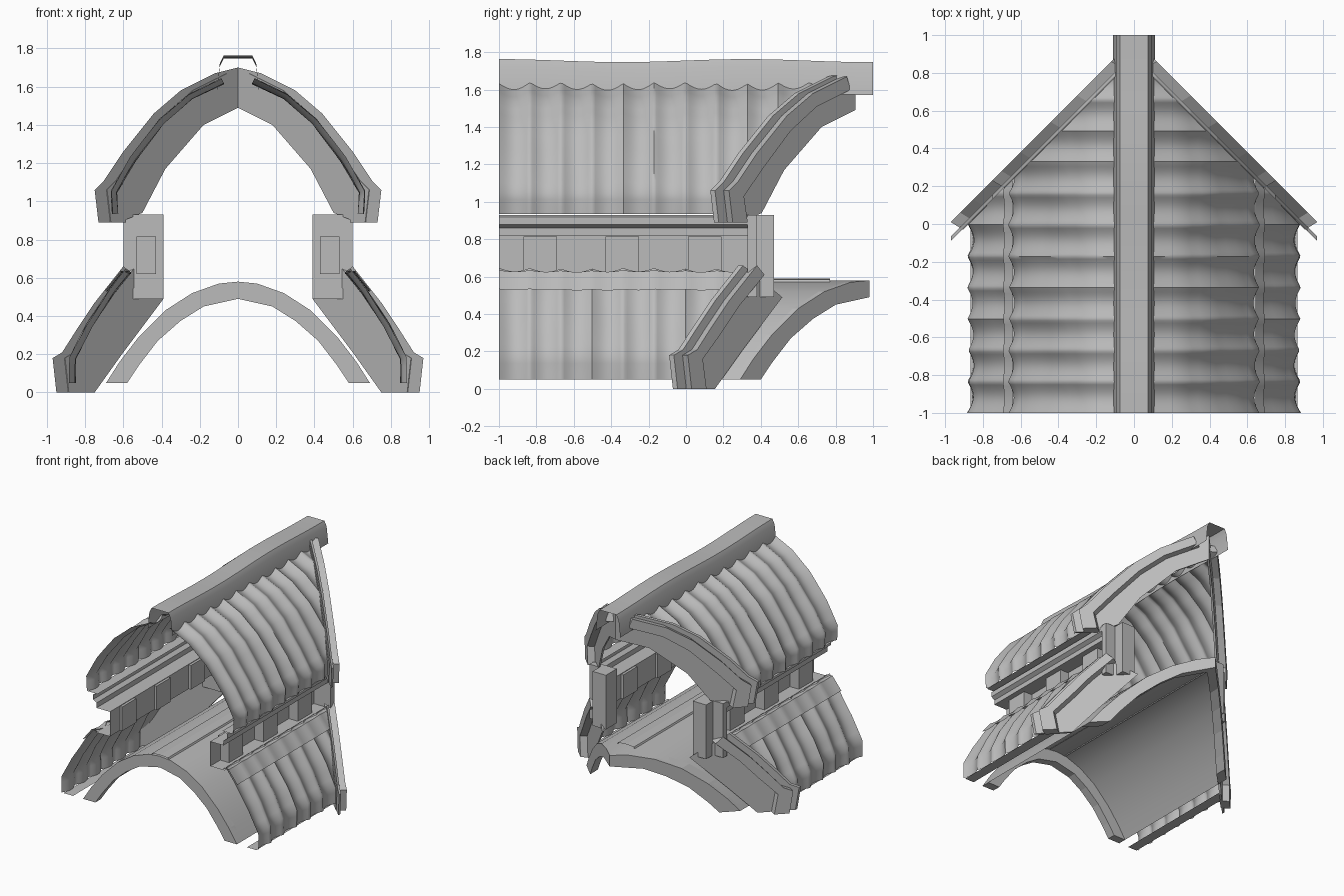
import bpy
import bmesh
import math
from mathutils import Vector

cube = bpy.data.objects.get("Cube")
if cube:
    bpy.data.objects.remove(cube, do_unlink=True)

grey = bpy.data.materials.new("plain_grey")
grey.use_nodes = True
grey.diffuse_color = (0.5, 0.5, 0.5, 1)
grey.node_tree.nodes["Principled BSDF"].inputs["Base Color"].default_value = (0.5, 0.5, 0.5, 1)


def finish(name, bm, mirror=True, smooth=None):
    bmesh.ops.recalc_face_normals(bm, faces=bm.faces)
    mesh = bpy.data.meshes.new(name)
    bm.to_mesh(mesh)
    bm.free()
    ob = bpy.data.objects.new(name, mesh)
    bpy.context.collection.objects.link(ob)
    mesh.materials.append(grey)
    if mirror:
        ob.modifiers.new("Mirror", "MIRROR")
    if smooth:
        bpy.ops.object.select_all(action="DESELECT")
        ob.select_set(True)
        bpy.context.view_layer.objects.active = ob
        bpy.ops.object.shade_smooth_by_angle(angle=math.radians(smooth))
    return ob


def resample(profile, n):
    pts = []
    for a, b in zip(profile, profile[1:]):
        a, b = Vector(a), Vector(b)
        pts += [a.lerp(b, i / n) for i in range(n)]
    return pts + [Vector(profile[-1])]


def sheet(name, profile, y_end, mitre=None, wave=0, sub=1, rows=1, sag=0,
          mirror=True, smooth=None):
    """Open (x, z) profile swept along y, optionally rippled and cut on the 45 degree mitre."""
    pts = resample(profile, sub)
    bm = bmesh.new()
    grid = []
    for r in range(rows + 1):
        y = -1 + (y_end + 1) * r / rows
        line = []
        for i, p in enumerate(pts):
            t = pts[min(i + 1, len(pts) - 1)] - pts[max(i - 1, 0)]
            n = Vector((-t.y, t.x)).normalized()
            lift = wave * (2 * abs(math.sin(math.pi * (y + 1) / 0.166)) - 1)
            lift += wave * 0.25 * math.sin(9 * y + 11 * p.y)
            q = p - n * lift
            line.append(bm.verts.new((q.x, y, q.y + sag * math.cos(math.pi * (y + 1) / 0.66))))
        grid.append(line)
    for a, b in zip(grid, grid[1:]):
        for i in range(len(pts) - 1):
            bm.faces.new((a[i], a[i + 1], b[i + 1], b[i]))
    if mitre:
        bmesh.ops.bisect_plane(bm, geom=bm.verts[:] + bm.edges[:] + bm.faces[:],
                               plane_co=(mitre, 0, 0), plane_no=(1, 1, 0), clear_outer=True)
    return finish(name, bm, mirror, smooth)


def band(name, outer, inner, start, shift, slope=1):
    """Closed band between two (x, z) lines standing on y = start - slope * x."""
    poly = outer + inner[::-1]
    bm = bmesh.new()
    ends = [[bm.verts.new((max(x + dx, 0), start - slope * x + dy, z)) for x, z in poly]
            for dx, dy in ((0, 0), shift)]
    for e in ends:
        bm.faces.new(e)
    for i in range(len(poly)):
        j = (i + 1) % len(poly)
        if poly[i][0] > 0 or poly[j][0] > 0:
            bm.faces.new((ends[0][i], ends[0][j], ends[1][j], ends[1][i]))
    return finish(name, bm)


def box(name, x0, x1, y0, y1, z0, z1):
    bm = bmesh.new()
    bmesh.ops.create_cube(bm, size=1)
    for v in bm.verts:
        v.co = ((x0 + x1) / 2 + v.co.x * (x1 - x0), (y0 + y1) / 2 + v.co.y * (y1 - y0),
                (z0 + z1) / 2 + v.co.z * (z1 - z0))
    return finish(name, bm)


# Ridge cap: an open, slightly sagging channel
side = [(0.11, 1.58), (0.095, 1.715), (0.075, 1.755)]
sheet("ridge_cap", side + [(-x, z) for x, z in side[::-1]], 1, rows=24, sag=0.008,
      mirror=False, smooth=25)

# Rippled roof slopes
upper_tiles = [(0.08, 1.63), (0.25, 1.55), (0.4, 1.42), (0.55, 1.22), (0.65, 1.05), (0.645, 0.935)]
lower_tiles = [(0.575, 0.635), (0.66, 0.53), (0.78, 0.35), (0.865, 0.18), (0.865, 0.05)]
sheet("upper_roof_tiles", upper_tiles, 0.9, 0.9, 0.015, 3, 140, smooth=50)
sheet("lower_roof_tiles", lower_tiles, 0.4, 0.9, 0.015, 3, 104, smooth=50)
sheet("upper_soffit", [(0.56, 0.935), (0.645, 0.935)], 0.33, 0.9)
sheet("lower_soffit", [(0.78, 0.05), (0.865, 0.05)], 0.12, 0.9)
sheet("lower_roof_flashing", [(0.56, 0.625), (0.61, 0.63), (0.69, 0.53)], 0.4, 0.9, 0.005, 2, 60,
      smooth=50)

# Upper gable board and its raised rim
upper_out = [(0, 1.7), (0.12, 1.67), (0.3, 1.58), (0.44, 1.46), (0.6, 1.26), (0.7, 1.11),
             (0.75, 1.06), (0.73, 0.89)]
upper_in = [(0, 1.49), (0.18, 1.4), (0.38, 1.17), (0.5, 0.94), (0.62, 0.89)]
upper_rim = [(0.1, 1.6), (0.28, 1.51), (0.42, 1.38), (0.56, 1.19), (0.67, 1.03), (0.65, 0.89)]
band("upper_gable_board", upper_out, upper_in, 0.905, (0, -0.025))
band("upper_gable_rim", upper_out[1:], upper_rim, 0.98, (-0.065, -0.04))

# Lower gable board and its raised rim
lower_out = [(0.6, 0.66), (0.75, 0.47), (0.85, 0.32), (0.92, 0.21), (0.97, 0.18), (0.95, 0)]
lower_in = [(0.39, 0.49), (0.45, 0.41), (0.6, 0.21), (0.75, 0)]
lower_rim = [(0.56, 0.61), (0.69, 0.45), (0.79, 0.3), (0.89, 0.16), (0.87, 0)]
band("lower_gable_board", lower_out, lower_in, 0.905, (0, -0.025))
band("lower_gable_rim", lower_out, lower_rim, 0.98, (-0.065, -0.04))

# Clerestory wall with stepped top rail, brackets and corner post
sheet("clerestory_wall", [(0.58, 0.93), (0.6, 0.92), (0.6, 0.88), (0.57, 0.86), (0.57, 0.82),
                          (0.45, 0.82), (0.45, 0.62), (0.58, 0.62)], 0.34)
for k in range(3):
    start = -0.87 + 0.44 * k
    box(f"wall_bracket_{k + 1}", 0.43, 0.53, start, start + 0.18, 0.62, 0.815)
box("corner_post", 0.39, 0.51, 0.33, 0.47, 0.49, 0.93)
box("corner_post_return", 0.51, 0.6, 0.33, 0.38, 0.49, 0.93)

# Barrel vault with end ribs and crown strip
arch_out = [(0, 0.58), (0.1, 0.57), (0.24, 0.52), (0.38, 0.43), (0.52, 0.29), (0.62, 0.16),
            (0.69, 0.05)]
arch_in = [(0, 0.49), (0.18, 0.45), (0.3, 0.375), (0.42, 0.27), (0.52, 0.14), (0.58, 0.05)]
sheet("barrel_vault", arch_out, 0.95, 0.95, smooth=35)
band("rear_arch_rib", arch_out, arch_in, 0.98, (0, -0.1))
band("front_arch_rib", arch_out, arch_in, -1, (0, 0.07), slope=0)
sheet("vault_crown_strip", [(0, 0.59), (0.07, 0.585), (0.08, 0.565)], 0.77)
